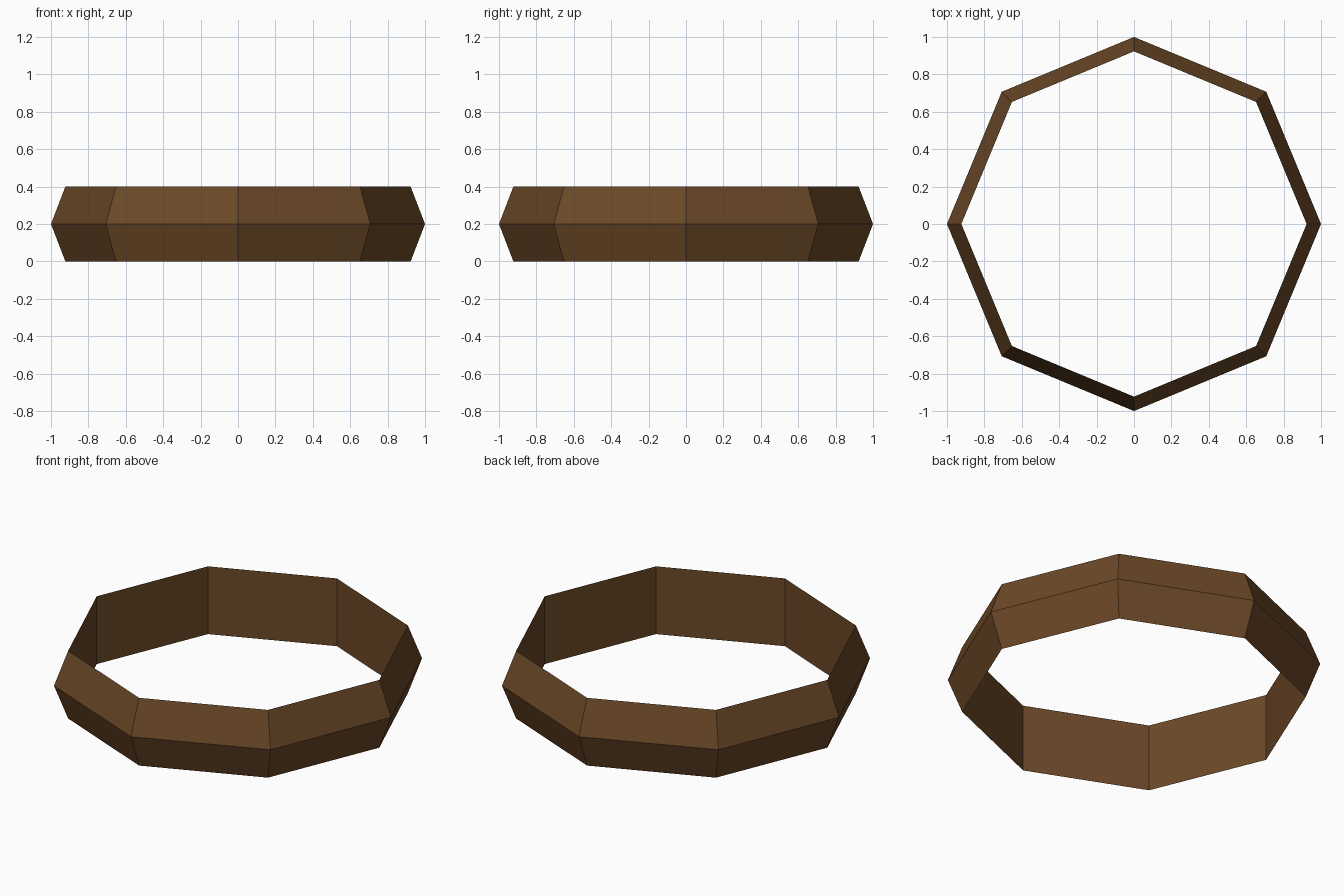
import bpy, bmesh, math

if "Cube" in bpy.data.objects:
    bpy.data.objects.remove(bpy.data.objects["Cube"])

# Flat wood-brown colour
brown = bpy.data.materials.new("wood brown")
brown.diffuse_color = (0.147, 0.065, 0.020, 1)
brown.use_nodes = True
brown.node_tree.nodes["Principled BSDF"].inputs["Base Color"].default_value = brown.diffuse_color

# Eight-sided hoop: a triangular profile swept round z
SIDES = 8
PROFILE = [(0.923, 0.0), (1.0, 0.2), (0.923, 0.4)]  # radius, height

bm = bmesh.new()
rings = []
for i in range(SIDES):
    a = 2 * math.pi * i / SIDES
    rings.append([bm.verts.new((r * math.cos(a), r * math.sin(a), z)) for r, z in PROFILE])
for i in range(SIDES):
    p, q = rings[i], rings[(i + 1) % SIDES]
    for j in range(3):
        k = (j + 1) % 3
        bm.faces.new((p[j], q[j], q[k], p[k]))
bmesh.ops.recalc_face_normals(bm, faces=bm.faces)

mesh = bpy.data.meshes.new("hoop")
bm.to_mesh(mesh)
bm.free()
mesh.materials.append(brown)
hoop = bpy.data.objects.new("hoop", mesh)
bpy.context.collection.objects.link(hoop)
